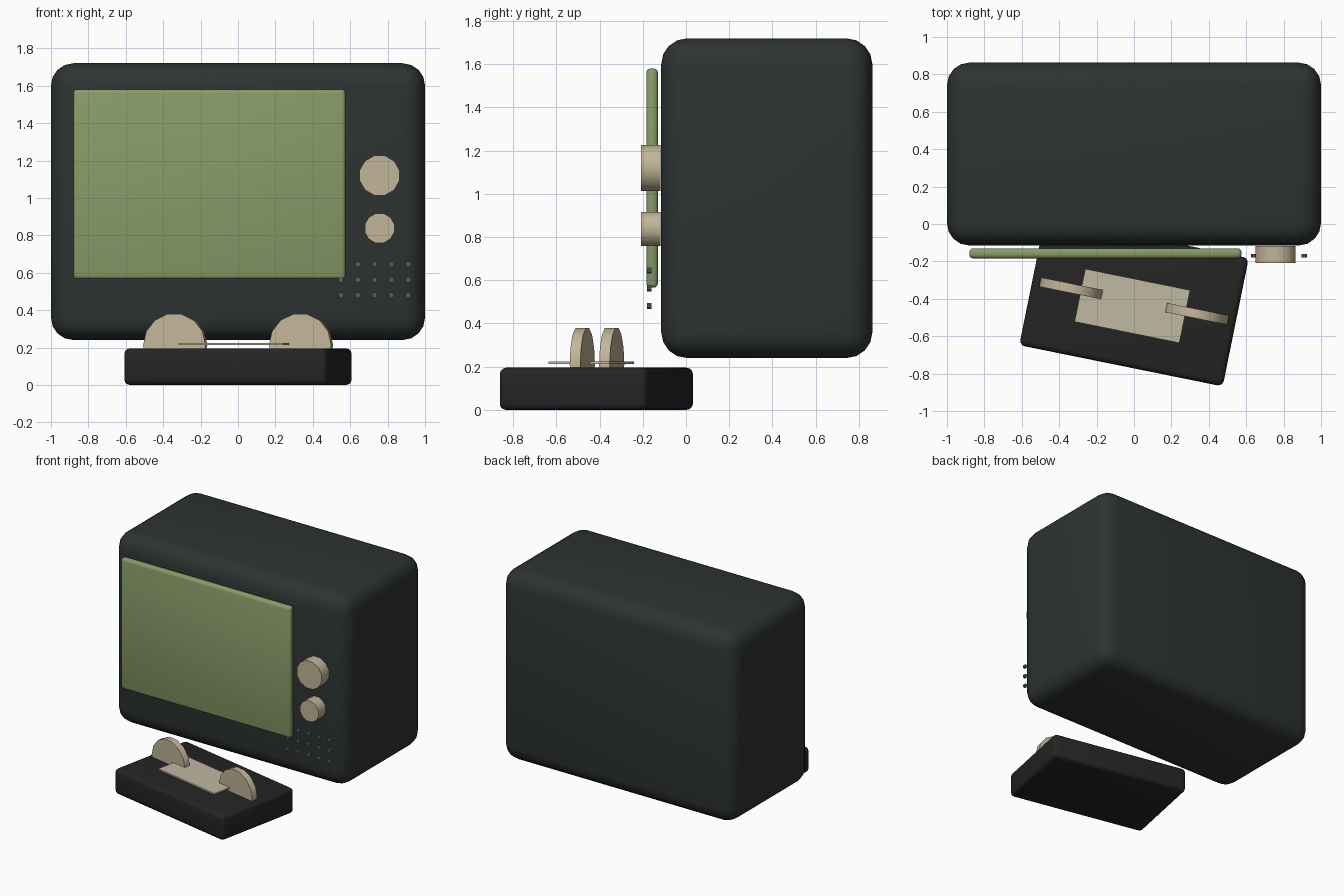
import bpy
import math
from mathutils import Matrix, Vector

if "Cube" in bpy.data.objects:
    bpy.data.objects.remove(bpy.data.objects["Cube"])


def material(name, rgb):
    m = bpy.data.materials.new(name)
    m.diffuse_color = (*rgb, 1)
    m.use_nodes = True
    m.node_tree.nodes["Principled BSDF"].inputs["Base Color"].default_value = m.diffuse_color
    return m


SHELL = material("shell_dark", (0.027, 0.034, 0.032))
BLACK = material("base_black", (0.018, 0.018, 0.018))
GREEN = material("screen_green", (0.25, 0.33, 0.14))
TAN = material("tan", (0.54, 0.46, 0.31))
CREAM = material("cream", (0.53, 0.48, 0.36))
GREY = material("dot_grey", (0.10, 0.11, 0.11))


def finish(ob, name, mat):
    ob.name = name
    ob.data.materials.append(mat)
    bpy.ops.object.shade_smooth_by_angle(angle=math.radians(40))
    return ob


def box(name, center, size, mat, bevel=0.0, segments=3, turn=0.0):
    bpy.ops.mesh.primitive_cube_add(size=1)
    ob = bpy.context.object
    ob.data.transform(Matrix.Diagonal((*size, 1)))
    if bevel:
        mod = ob.modifiers.new("round", 'BEVEL')
        mod.width, mod.segments = bevel, segments
        bpy.ops.object.modifier_apply(modifier=mod.name)
    ob.location = center
    ob.rotation_euler.z = turn
    return finish(ob, name, mat)


def disc(name, center, radius, thick, sides, mat, turn=0.0):
    # Cylinder along y with a flat side on top
    bpy.ops.mesh.primitive_cylinder_add(vertices=sides, radius=radius, depth=thick)
    ob = bpy.context.object
    ob.data.transform(Matrix.Rotation(math.pi / 2, 4, 'X')
                      @ Matrix.Rotation(math.pi / sides, 4, 'Z'))
    ob.location = center
    ob.rotation_euler.z = turn
    return finish(ob, name, mat)


# Television cabinet and screen
box("cabinet", (0, 0.374, 0.98), (2.0, 0.978, 1.48), SHELL, 0.12, 4)
box("screen", (-0.153, -0.157, 1.073), (1.455, 0.054, 1.015), GREEN, 0.02, 3)

# Control knobs
disc("large_knob", (0.757, -0.163, 1.12), 0.11, 0.09, 12, TAN)
disc("small_knob", (0.757, -0.163, 0.838), 0.082, 0.09, 12, TAN)

# Speaker dots
for row in range(3):
    for col in range(5):
        disc("speaker_dot", (0.55 + 0.09 * col, -0.17, 0.645 - 0.0825 * row),
             0.015, 0.02, 8, GREY)

# Turned console in front with two half-sunk wheels and a label plate
TURN = -0.2
ORIGIN = Vector((0, -0.415, 0))
SPIN = Matrix.Rotation(TURN, 3, 'Z')
box("console_base", ORIGIN + Vector((0, 0, 0.0975)), (1.11, 0.70, 0.195), BLACK, 0.03, 3, TURN)
for side in (-1, 1):
    disc("console_wheel", ORIGIN + SPIN @ Vector((0.343 * side, 0.003, 0.213)),
         0.17, 0.05, 14, TAN, TURN)
box("console_plate", (-0.009, -0.438, 0.219), (0.572, 0.288, 0.012), CREAM, turn=TURN)
